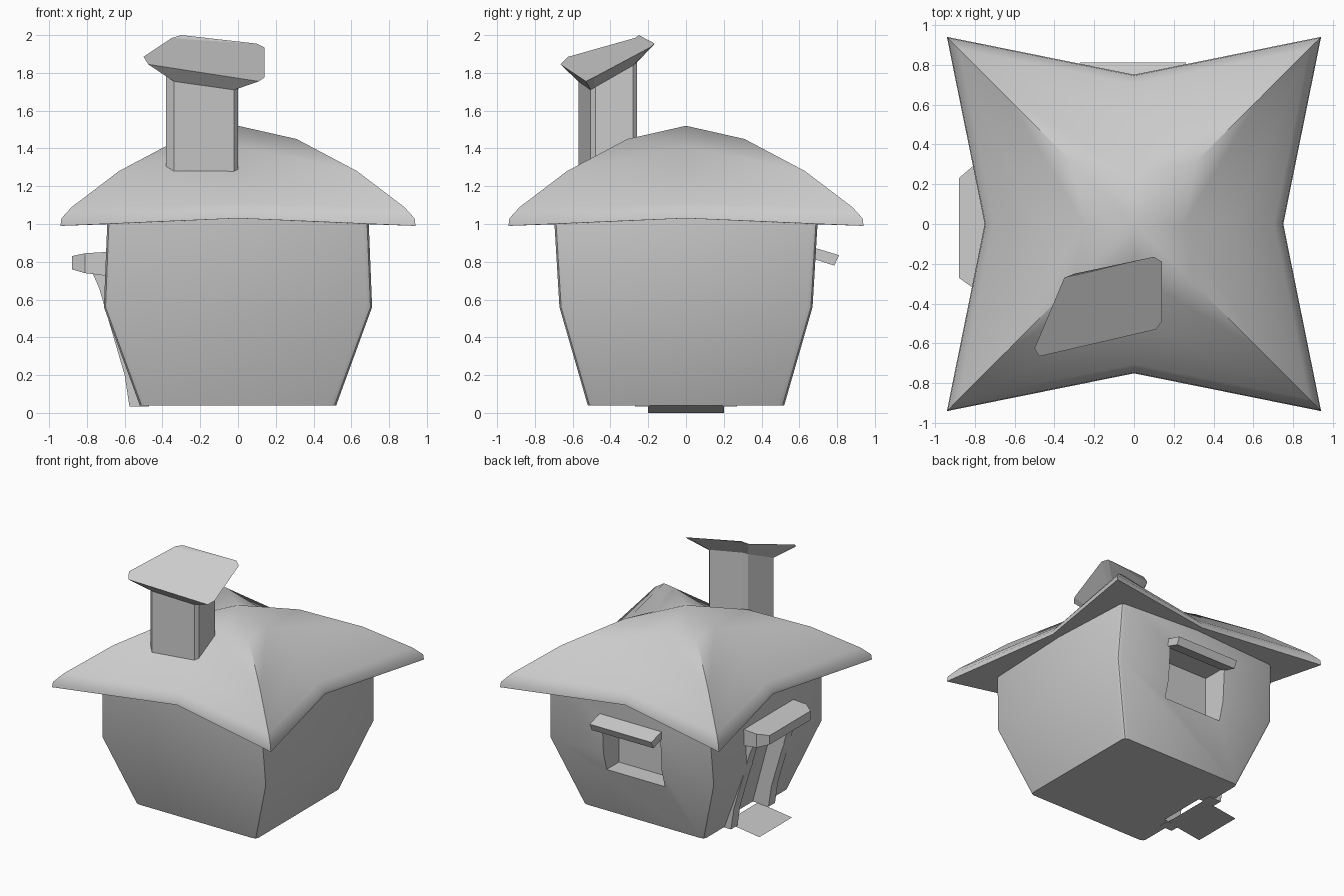
import bpy, bmesh
from mathutils import Vector

if "Cube" in bpy.data.objects:
    bpy.data.objects.remove(bpy.data.objects["Cube"])


def make(name, verts, faces, angle=0.0):
    me = bpy.data.meshes.new(name)
    me.from_pydata([Vector(v) for v in verts], [], faces)
    bm = bmesh.new()
    bm.from_mesh(me)
    bmesh.ops.recalc_face_normals(bm, faces=bm.faces)
    bm.to_mesh(me)
    bm.free()
    ob = bpy.data.objects.new(name, me)
    bpy.context.collection.objects.link(ob)
    if angle:
        smooth(ob, angle)
    return ob


def smooth(ob, angle):
    bpy.ops.object.select_all(action='DESELECT')
    ob.select_set(True)
    bpy.context.view_layer.objects.active = ob
    bpy.ops.object.shade_smooth_by_angle(angle=angle)


def loft(name, rings, caps=(True, True), angle=0.0):
    n = len(rings[0])
    verts = [p for r in rings for p in r]
    faces = [(k * n + i, k * n + (i + 1) % n, (k + 1) * n + (i + 1) % n, (k + 1) * n + i)
             for k in range(len(rings) - 1) for i in range(n)]
    if caps[0]:
        faces.append(tuple(range(n))[::-1])
    if caps[1]:
        faces.append(tuple(range((len(rings) - 1) * n, len(rings) * n)))
    return make(name, verts, faces, angle)


def cut(ob, cutter):
    cutter.hide_render = True
    cutter.hide_set(True)
    cutter.display_type = 'WIRE'
    m = ob.modifiers.new("cut", 'BOOLEAN')
    m.operation = 'DIFFERENCE'
    m.solver = 'EXACT'
    m.object = cutter


def wall_ring(x, y, z, b=0.03):
    quarter = [(x, y - b), (x - b * 0.3, y - b * 0.3), (x - b, y)]
    pts = list(quarter)
    pts += [(-px, py) for px, py in reversed(quarter)]
    pts += [(-px, -py) for px, py in quarter]
    pts += [(px, -py) for px, py in reversed(quarter)]
    return [(px, py, z) for px, py in pts]


# Walls that bulge outward from a narrow base
walls = loft("walls", [wall_ring(0.52, 0.52, 0.04), wall_ring(0.71, 0.67, 0.56),
                       wall_ring(0.69, 0.70, 1.06)], angle=0.6)

# Window and door openings
window_cut = loft("window_cutter", [[(-.26, y, .42), (.24, y, .42), (.24, y, .83), (-.26, y, .83)]
                                    for y in (.48, .95)])
door_profile = [(-.95, -.05), (-.41, -.05), (-.44, .04), (-.58, .56), (-.58, .77), (-.95, .77)]
door_cut = loft("door_cutter", [[(x, y, z) for x, z in door_profile] for y in (-.19, .19)])
cut(walls, window_cut)
cut(walls, door_cut)


# Star-shaped roof: corner and mid-edge points per ring
def star(c, zc, m, zm):
    return [(c, c, zc), (0, m, zm), (-c, c, zc), (-m, 0, zm),
            (-c, -c, zc), (0, -m, zm), (c, -c, zc), (m, 0, zm)]


rows = [(.66, 1.0, .66, 1.03), (.94, .99, .75, 1.03), (.935, 1.03, .745, 1.065),
        (.88, 1.09, .705, 1.11), (.63, 1.28, .5, 1.28), (.31, 1.45, .25, 1.41)]
verts = [p for r in rows for p in star(*r)] + [(0, 0, 1.52)]
faces = []
for k in range(len(rows) - 1):
    for i in range(8):
        a, b = k * 8 + i, k * 8 + (i + 1) % 8
        if i % 2 == 0:   # diagonal from outer corner to inner mid point
            faces += [(a, b, b + 8), (a, b + 8, a + 8)]
        else:
            faces += [(a, b, a + 8), (b, b + 8, a + 8)]
faces += [(40 + i, 40 + (i + 1) % 8, 48) for i in range(8)]
make("roof", verts, faces, 0.9)

# Crooked chimney shaft and slanted cap
plan = [(-.38, -.53), (-.34, -.57), (-.02, -.505), (0, -.48),
        (0, -.28), (-.02, -.26), (-.27, -.31), (-.30, -.33)]
neck_z = [1.785, 1.755, 1.71, 1.725, 1.84, 1.855, 1.88, 1.87]
neck = [(x, y, z) for (x, y), z in zip(plan, neck_z)]
loft("chimney", [[(x, y, 1.2) for x, y in plan], neck])
lip = [(-.5, -.625, 1.885), (-.475, -.665, 1.845), (.11, -.53, 1.755), (.14, -.49, 1.775),
       (.14, -.19, 1.935), (.10, -.165, 1.955), (-.30, -.25, 2.0), (-.35, -.27, 1.985)]
loft("chimney_cap", [neck, lip])

# Window canopy
loft("window_canopy", [[(x, .66, .88), (x, .81, .835), (x, .785, .78), (x, .66, .82)]
                       for x in (-.27, .26)])

# Door jambs leaning with the wall
for name, y0, y1 in (("left", .19, .27), ("right", -.27, -.19)):
    outer = [(-.575, .035), (-.60, .20), (-.735, .66), (-.77, .74)]
    inner = [(-.66, .74), (-.65, .56), (-.47, .035)]
    loft(name + "_door_jamb", [[(x, y, z) for x, z in outer + inner] for y in (y0, y1)])

# Door canopy with clipped outer corners
canopy_plan = [(-.65, -.32), (-.81, -.32), (-.88, -.27), (-.88, .23), (-.81, .29), (-.65, .29)]
top_z = [.855, .845, .83, .83, .845, .855]
low_z = [.72, .74, .76, .76, .74, .72]
loft("door_canopy", [[(x, y, z) for (x, y), z in zip(canopy_plan, zs)] for zs in (low_z, top_z)])

# Sloping doorstep plate
make("doorstep", [(-.48, -.2, .04), (-.77, -.2, 0), (-.77, .2, 0), (-.48, .2, .04)], [(0, 1, 2, 3)])
